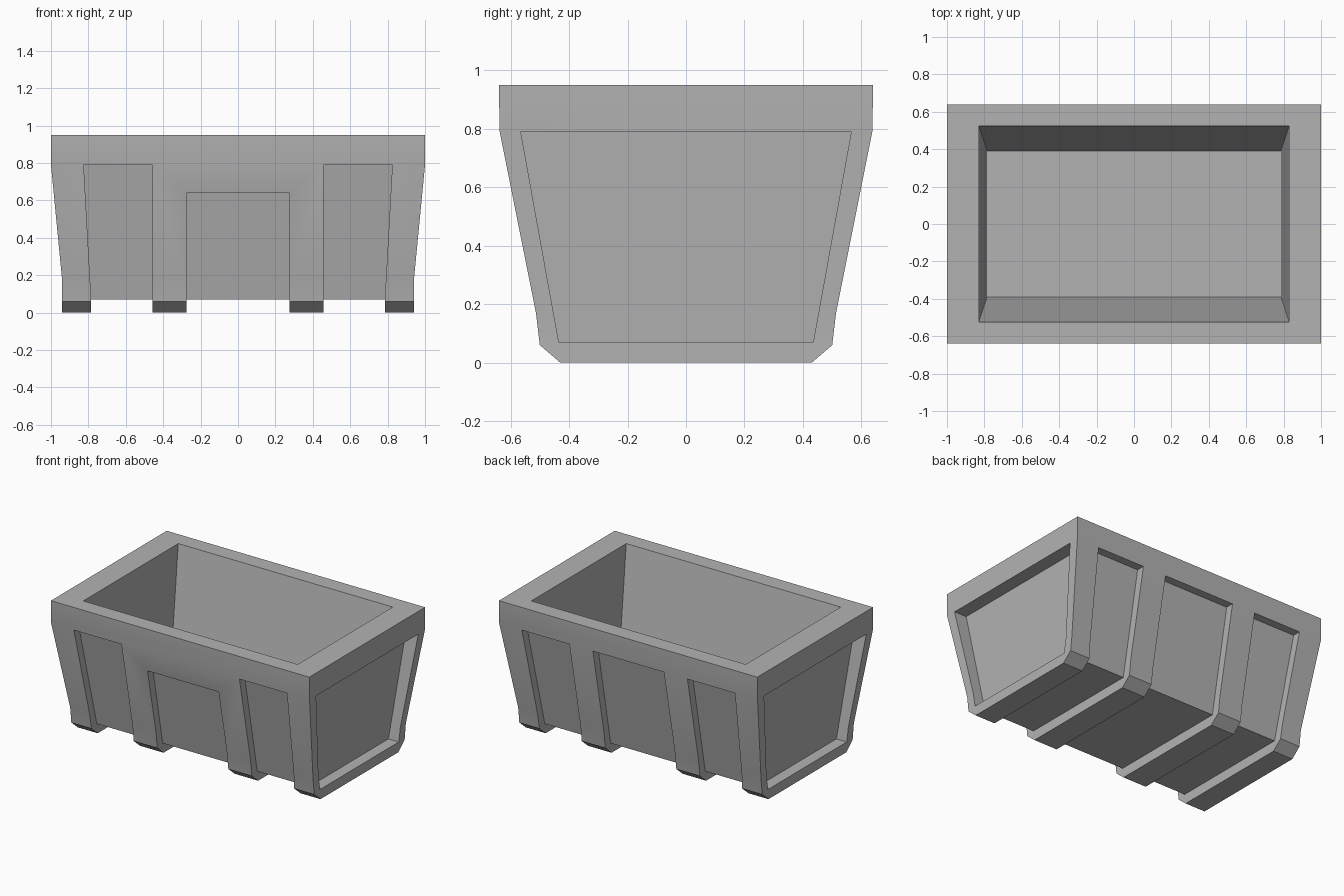
import bpy
import bmesh
from math import radians

old = bpy.data.objects.get("Cube")
if old:
    bpy.data.objects.remove(old, do_unlink=True)

grey = bpy.data.materials.new("plain_grey")
grey.use_nodes = True
colour = (0.45, 0.45, 0.45, 1)
grey.diffuse_color = colour
grey.node_tree.nodes["Principled BSDF"].inputs["Base Color"].default_value = colour


def loft(name, levels):
    """Solid through horizontal rectangles given as (z, x0, x1, y0, y1)."""
    bm = bmesh.new()
    rings = []
    for z, xa, xb, ya, yb in levels:
        xa, xb = sorted((xa, xb))
        ya, yb = sorted((ya, yb))
        corners = ((xa, ya), (xb, ya), (xb, yb), (xa, yb))
        rings.append([bm.verts.new((x, y, z)) for x, y in corners])
    for low, high in zip(rings, rings[1:]):
        for i in range(4):
            j = (i + 1) % 4
            bm.faces.new((low[i], low[j], high[j], high[i]))
    bm.faces.new(rings[0][::-1])
    bm.faces.new(rings[-1])
    bmesh.ops.recalc_face_normals(bm, faces=bm.faces)
    mesh = bpy.data.meshes.new(name)
    bm.to_mesh(mesh)
    bm.free()
    mesh.materials.append(grey)
    obj = bpy.data.objects.new(name, mesh)
    bpy.context.collection.objects.link(obj)
    return obj


def carve(levels):
    """Cut a lofted solid out of the tub."""
    cutter = loft("cutter", levels)
    cutter.hide_render = True
    mod = tub.modifiers.new("carve", "BOOLEAN")
    mod.operation = "DIFFERENCE"
    mod.solver = "EXACT"
    mod.object = cutter
    bpy.ops.object.modifier_apply(modifier=mod.name)
    bpy.data.objects.remove(cutter, do_unlink=True)


def wall_y(z):
    """Depth of the recessed long walls at a height."""
    return 0.44 + (z - BASE) * 0.14 / (TOP - BASE)


BASE, TOP, BELOW = 0.07, 0.79, -0.1

# Flared outer shell with chamfered feet
shell = ((0, 0.94, 0.43), (0.06, 0.94, 0.5), (0.17, 0.94, 0.513),
         (TOP, 1, 0.637), (0.95, 1, 0.64))
tub = loft("tub", [(z, -x, x, -y, y) for z, x, y in shell])
bpy.context.view_layer.objects.active = tub
tub.select_set(True)

# Open cavity
carve([(0.28, -0.785, 0.785, -0.39, 0.39),
       (0.95, -0.83, 0.83, -0.525, 0.525),
       (1.05, -0.837, 0.837, -0.545, 0.545)])

# Channels under the floor, leaving four cross ribs
for x0, x1 in ((-0.785, -0.457), (-0.275, 0.275), (0.457, 0.785)):
    carve([(BELOW, x0, x1, -1, 1), (BASE, x0, x1, -1, 1)])

# Recessed bays on both long sides
for side in (-1, 1):
    middle_top = 0.64 if side < 0 else TOP
    bays = ((-0.785, -0.457, -0.825, -0.457, TOP),
            (-0.275, 0.275, -0.275, 0.275, middle_top),
            (0.457, 0.785, 0.457, 0.825, TOP))
    for x0, x1, x2, x3, top in bays:
        carve([(BELOW, x0, x1, side * wall_y(BASE), side),
               (BASE, x0, x1, side * wall_y(BASE), side),
               (top, x2, x3, side * wall_y(top), side)])

# Recessed panel on each end
for side in (-1, 1):
    carve([(BASE, side * 0.86, side * 1.2, -0.435, 0.435),
           (TOP, side * 0.905, side * 1.2, -0.565, 0.565)])

bpy.ops.object.shade_smooth_by_angle(angle=radians(30))
